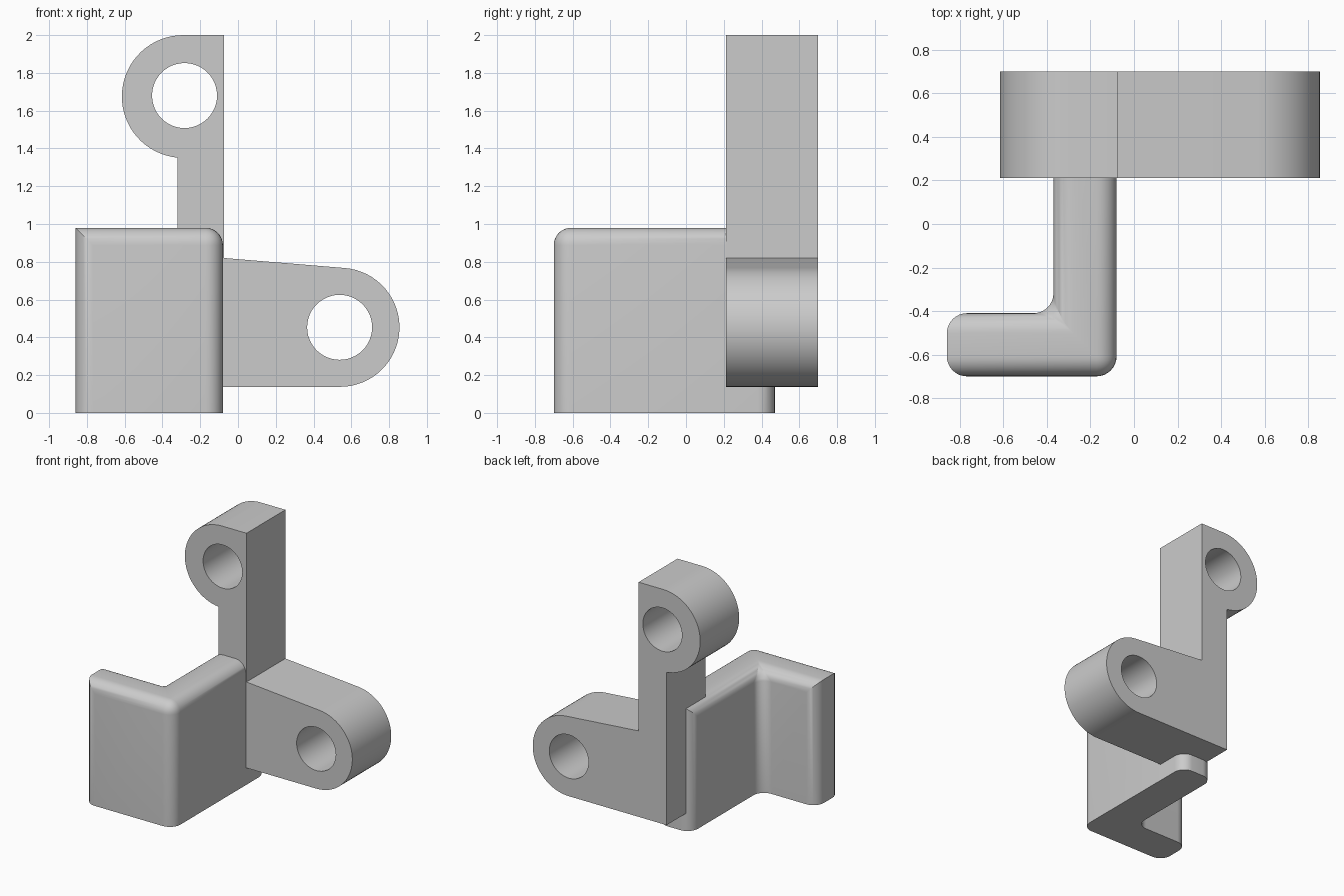
import bpy, bmesh
from math import sin, cos, pi, radians

cube = bpy.data.objects.get("Cube")
if cube:
    bpy.data.objects.remove(cube, do_unlink=True)

# Single plain grey material
grey = bpy.data.materials.new("plain grey")
grey.use_nodes = True
colour = (0.6, 0.6, 0.6, 1)
grey.diffuse_color = colour
bsdf = next(n for n in grey.node_tree.nodes if n.type == 'BSDF_PRINCIPLED')
bsdf.inputs["Base Color"].default_value = colour


def select_only(obj):
    bpy.ops.object.select_all(action='DESELECT')
    obj.select_set(True)
    bpy.context.view_layer.objects.active = obj


def arc(cx, cz, r, start, end, steps=32):
    angles = [radians(start + (end - start) * i / steps) for i in range(steps + 1)]
    return [(cx + r * cos(a), cz + r * sin(a)) for a in angles]


def circle(cx, cz, r):
    return arc(cx, cz, r, 0, 360, 48)[:-1]


# Two-lug bracket: side profile with two through holes
upper = (-0.29, 1.675)
lower = (0.54, 0.453)
outline = [(-0.32, 0.138)]
outline += arc(*lower, 0.315, -90, 85)
outline += [(-0.074, 0.82), (-0.074, 2.0)]
outline += arc(*upper, 0.325, 90, 265)
outline[-1] = (-0.32, 1.351)
holes = [circle(-0.283, 1.68, 0.172), circle(0.538, 0.453, 0.172)]

curve = bpy.data.curves.new("bracket", 'CURVE')
curve.dimensions = '2D'
curve.fill_mode = 'BOTH'
curve.extrude = 0.244
for points in [outline] + holes:
    spline = curve.splines.new('POLY')
    spline.points.add(len(points) - 1)
    for p, (x, z) in zip(spline.points, points):
        p.co = (x, z, 0, 1)
    spline.use_cyclic_u = True
bracket = bpy.data.objects.new("bracket", curve)
bracket.rotation_euler = (pi / 2, 0, 0)
bracket.location.y = 0.456
bpy.context.collection.objects.link(bracket)
select_only(bracket)
bpy.ops.object.convert(target='MESH')
bracket = bpy.context.object
bm = bmesh.new()
bm.from_mesh(bracket.data)
bmesh.ops.remove_doubles(bm, verts=bm.verts, dist=0.0001)
bmesh.ops.recalc_face_normals(bm, faces=bm.faces)
bm.to_mesh(bracket.data)
bm.free()

# L-shaped hook wall: extruded plan, rounded corners and long top edges
plan = [(-0.86, -0.7), (-0.08, -0.7), (-0.08, 0.47),
        (-0.37, 0.47), (-0.37, -0.41), (-0.86, -0.41)]
bm = bmesh.new()
base = bm.faces.new([bm.verts.new((x, y, 0)) for x, y in plan])
top = bmesh.ops.extrude_face_region(bm, geom=[base], use_keep_orig=True)
bmesh.ops.translate(bm, vec=(0, 0, 0.98),
                    verts=[v for v in top["geom"] if isinstance(v, bmesh.types.BMVert)])
bmesh.ops.recalc_face_normals(bm, faces=bm.faces)


def is_rounded(edge):
    a, b = (v.co for v in edge.verts)
    if abs(a.z - b.z) > 0.5:
        return True
    return min(a.z, b.z) > 0.5 and edge.calc_length() > 0.3


bmesh.ops.bevel(bm, geom=[e for e in bm.edges if is_rounded(e)], offset=0.092,
                offset_type='OFFSET', segments=8, profile=0.5,
                affect='EDGES', clamp_overlap=True)
mesh = bpy.data.meshes.new("hook_wall")
bm.to_mesh(mesh)
bm.free()
hook = bpy.data.objects.new("hook_wall", mesh)
bpy.context.collection.objects.link(hook)

for obj in (bracket, hook):
    obj.data.materials.clear()
    obj.data.materials.append(grey)
    select_only(obj)
    bpy.ops.object.shade_smooth_by_angle(angle=radians(30))
